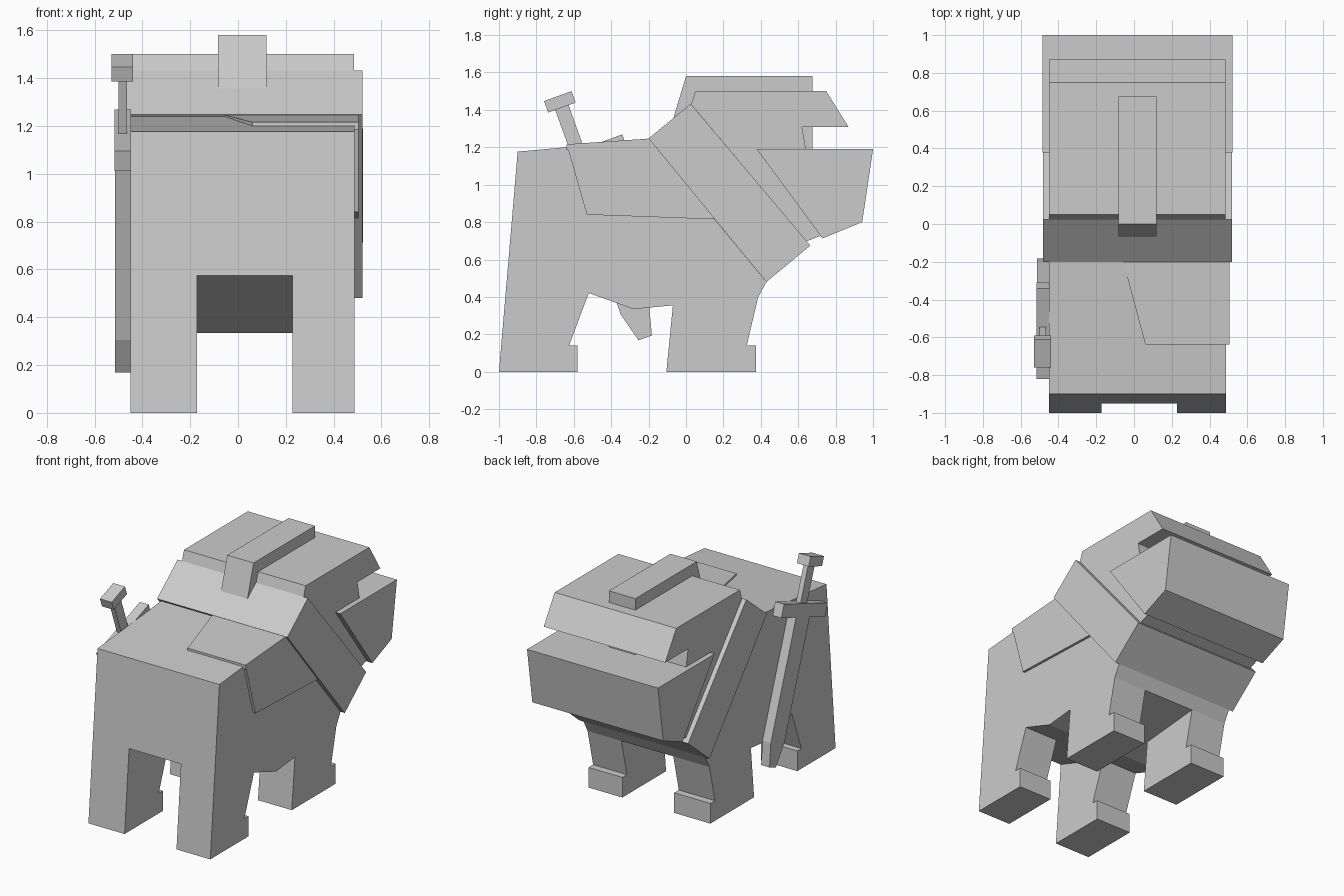
import bpy, bmesh
from mathutils import Vector


def loft(name, a, b):
    """Closed solid between two matching loops of points."""
    bm = bmesh.new()
    va = [bm.verts.new(p) for p in a]
    vb = [bm.verts.new(p) for p in b]
    n = len(a)
    bm.faces.new(va)
    bm.faces.new(vb[::-1])
    for i in range(n):
        j = (i + 1) % n
        bm.faces.new((va[j], va[i], vb[i], vb[j]))
    bmesh.ops.recalc_face_normals(bm, faces=bm.faces)
    me = bpy.data.meshes.new(name)
    bm.to_mesh(me)
    bm.free()
    ob = bpy.data.objects.new(name, me)
    bpy.context.collection.objects.link(ob)
    return ob


def slab(name, profile, x0, x1):
    """Side profile (y, z) extruded across x."""
    return loft(name, [(x0, y, z) for y, z in profile], [(x1, y, z) for y, z in profile])


# Torso
slab("torso", [(-0.951, 0.575), (-0.9, 1.177), (-0.2, 1.24), (0.43, 0.48),
               (0.385, 0.397), (-0.07, 0.355), (-0.28, 0.335)], -0.45, 0.487)

# Legs with stepped toes
rear = [(-1, 0), (-0.951, 0.575), (-0.52, 0.421), (-0.625, 0.14),
        (-0.58, 0.14), (-0.58, 0)]
fore = [(-0.105, 0), (-0.07, 0.355), (0.385, 0.397), (0.325, 0.14),
        (0.375, 0.14), (0.375, 0)]
for side, x0, x1 in (("left", -0.45, -0.172), ("right", 0.227, 0.487)):
    slab("rear_leg_" + side, rear, x0, x1)
    slab("front_leg_" + side, fore, x0, x1)

# Neck collar
slab("neck_collar", [(-0.2, 1.247), (0.025, 1.433), (0.665, 0.675), (0.43, 0.48)],
     -0.482, 0.52)

# Head with upper lip, lower jaw, crest
slab("head", [(0.05, 1.5), (0.75, 1.5), (0.87, 1.308), (0.62, 1.308), (0.645, 1.17),
              (0.73, 0.73), (0.645, 0.698), (0.028, 1.43)], -0.45, 0.485)
slab("lower_jaw", [(0.378, 1.19), (1.0, 1.19), (0.942, 0.8), (0.73, 0.713)], -0.485, 0.522)
slab("crest", [(-0.068, 1.355), (0, 1.58), (0.675, 1.58), (0.675, 1.18), (0.2, 1.18)],
     -0.083, 0.12)

# Saddle patch: top sheet and side flap
top = [(-0.06, -0.19, 1.247), (0.06, -0.638, 1.216), (0.505, -0.638, 1.216),
       (0.505, -0.19, 1.247)]
loft("patch_top", top, [(x, y, z - 0.03) for x, y, z in top])
slab("patch_side", [(-0.638, 1.216), (-0.19, 1.247), (0.165, 0.815), (-0.53, 0.84)],
     0.48, 0.505)

# Sword on the other flank, laid out along its own axis
origin = Vector((-0.565, 1.14))
along = Vector((0.34, -0.94))
across = Vector((0.94, 0.34))


def sword(name, pts, x0, x1):
    """Points are (distance along blade, offset across blade)."""
    slab(name, [tuple(origin + along * s + across * w) for s, w in pts], x0, x1)


def rect(s0, s1, w):
    return [(s0, -w), (s0, w), (s1, w), (s1, -w)]


sword("sword_pommel", rect(-0.355, -0.29, 0.078), -0.53, -0.44)
sword("sword_grip", rect(-0.29, -0.045, 0.038), -0.5, -0.465)
sword("sword_guard", rect(-0.045, 0.045, 0.255), -0.516, -0.448)
sword("sword_blade", [(0.045, -0.08), (0.045, 0.08), (0.86, 0.08), (1.02, 0.038),
                      (1.02, -0.038), (0.86, -0.08)], -0.514, -0.45)
